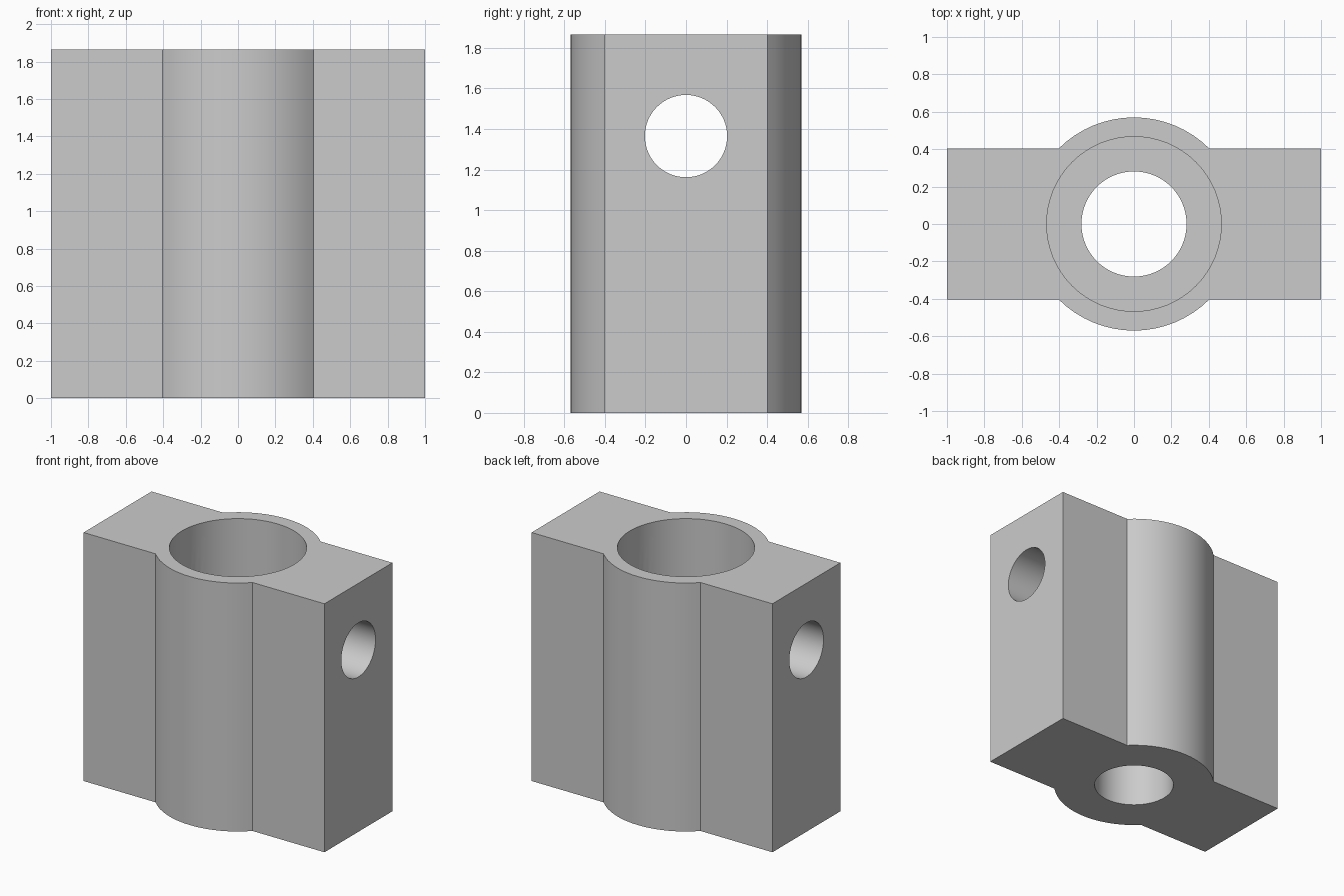
import bpy, bmesh
from math import sin, cos, pi, radians

HEIGHT = 1.865
HALF_THICK = 0.403
BOSS_RADIUS = 0.57
FLOOR = 0.865        # height of the ledge inside the bore
CROSS_Z = 1.365

cube = bpy.data.objects.get("Cube")
if cube:
    bpy.data.objects.remove(cube, do_unlink=True)

grey = bpy.data.materials.new("plain grey")
grey.use_nodes = True
grey.diffuse_color = (0.6, 0.6, 0.6, 1)
grey.node_tree.nodes["Principled BSDF"].inputs["Base Color"].default_value = (0.6, 0.6, 0.6, 1)


def boss_arc(start, steps=16):
    """Quarter arc of the central boss, counter-clockwise from start degrees."""
    return [(BOSS_RADIUS * cos(a), BOSS_RADIUS * sin(a))
            for a in (radians(start) + i * pi / 2 / steps for i in range(steps + 1))]


# Block with a round boss front and back, extruded from one outline
t = HALF_THICK
outline = [(1, -t), (1, t), *boss_arc(45), (-1, t), (-1, -t), *boss_arc(225)]
bm = bmesh.new()
base = bm.faces.new([bm.verts.new((x, y, 0)) for x, y in outline])
top = bmesh.ops.extrude_face_region(bm, geom=[base])["geom"]
bmesh.ops.translate(bm, vec=(0, 0, HEIGHT),
                    verts=[v for v in top if isinstance(v, bmesh.types.BMVert)])
bmesh.ops.recalc_face_normals(bm, faces=bm.faces)
mesh = bpy.data.meshes.new("clamp_block")
bm.to_mesh(mesh)
bm.free()
block = bpy.data.objects.new("clamp_block", mesh)
bpy.context.collection.objects.link(block)
mesh.materials.append(grey)


def drill(name, radius, depth, centre, rotation=(0, 0, 0)):
    """Cut a round hole through the block."""
    bpy.ops.mesh.primitive_cylinder_add(vertices=64, radius=radius, depth=depth,
                                        location=centre, rotation=rotation)
    cutter = bpy.context.object
    cutter.name = name
    cutter.hide_render = True
    cutter.data.materials.append(grey)
    mod = block.modifiers.new(name, "BOOLEAN")
    mod.operation = "DIFFERENCE"
    mod.solver = "EXACT"
    mod.object = cutter
    bpy.context.view_layer.objects.active = block
    bpy.ops.object.modifier_apply(modifier=name)
    bpy.data.objects.remove(cutter, do_unlink=True)


# Wide upper bore, narrow through hole, sideways pin hole
drill("upper_bore", 0.467, 2, (0, 0, FLOOR + 1))
drill("lower_hole", 0.281, 3, (0, 0, 0.5))
drill("cross_hole", 0.203, 3, (0, 0, CROSS_Z), (0, pi / 2, 0))

bpy.ops.object.select_all(action="DESELECT")
block.select_set(True)
bpy.context.view_layer.objects.active = block
bpy.ops.object.shade_smooth_by_angle(angle=radians(30))
